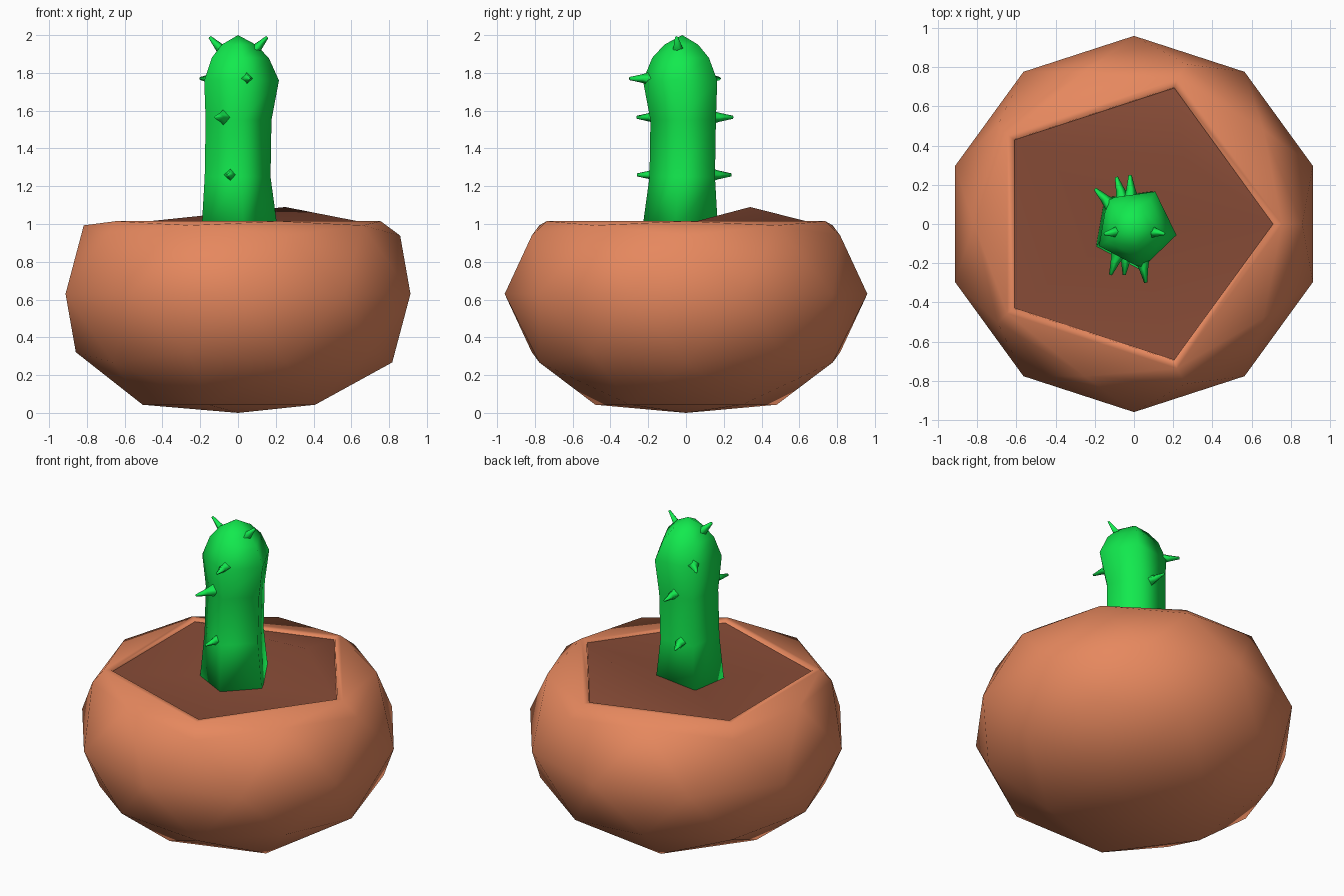
import bpy, bmesh, math
from mathutils import Vector

if "Cube" in bpy.data.objects:
    bpy.data.objects.remove(bpy.data.objects["Cube"])


def material(name, rgb):
    m = bpy.data.materials.new(name)
    m.diffuse_color = (*rgb, 1)
    m.use_nodes = True
    m.node_tree.nodes["Principled BSDF"].inputs["Base Color"].default_value = m.diffuse_color
    return m


def finish(name, bm, mat, recalc=True):
    if recalc:
        bmesh.ops.recalc_face_normals(bm, faces=bm.faces[:])
    me = bpy.data.meshes.new(name)
    bm.to_mesh(me)
    bm.free()
    me.materials.append(mat)
    for p in me.polygons:
        p.use_smooth = True
    ob = bpy.data.objects.new(name, me)
    bpy.context.collection.objects.link(ob)
    return ob


def ring(bm, n, r, z, phase=0, cx=0, cy=0):
    return [bm.verts.new((cx + r * math.cos(phase + i * math.tau / n),
                          cy + r * math.sin(phase + i * math.tau / n), z)) for i in range(n)]


def bridge(bm, a, b):
    n = len(a)
    for i in range(n):
        j = (i + 1) % n
        bm.faces.new((a[i], a[j], b[j]))
        bm.faces.new((a[i], b[j], b[i]))


terracotta = material("terracotta", (0.79, 0.246, 0.112))
earth = material("earth", (0.246, 0.072, 0.038))
green = material("green", (0.006, 0.82, 0.076))

# Pot: squashed icosphere, top ring widened into a flat pentagonal rim
bm = bmesh.new()
bmesh.ops.create_icosphere(bm, subdivisions=2, radius=1)
bmesh.ops.delete(bm, geom=[v for v in bm.verts if v.co.z > 0.95], context='VERTS')
for v in bm.verts:
    x, y, z = v.co
    if z > 0.8:
        s = 0.775 / math.hypot(x, y)
        v.co = (x * s - 0.02, y * s, 1.015)
    else:
        v.co = (x * 0.96, y * 0.96, max(0.63 + 0.69 * z, 0.0))
rim = sorted((v for v in bm.verts if v.co.z > 1.01),
             key=lambda v: math.atan2(v.co.y, v.co.x) % math.tau if abs(v.co.y) > 1e-3 else 0)
inner = ring(bm, 5, 0.735, 1.015, cx=-0.02)
lower = ring(bm, 5, 0.725, 0.985, cx=-0.02)
bridge(bm, rim, inner)
bridge(bm, inner, lower)
finish("pot", bm, terracotta)

# Soil: sunken pentagon with one raised mound
bm = bmesh.new()
c = ring(bm, 5, 0.73, 1.0, cx=-0.02)
mid = bm.verts.new((0, 0, 0.955))
mound = bm.verts.new((0.25, 0.34, 1.09))
for f in ((mid, c[2], c[3]), (mid, c[3], c[4]), (mid, c[4], c[0]), (mound, c[0], c[1]),
          (mound, c[1], c[2]), (mound, c[2], mid), (mound, mid, c[0])):
    bm.faces.new(f)
finish("soil", bm, earth, recalc=False)

# Cactus stem: stacked pentagons (z, radius, centre x, centre y) with a domed head
profile = [(0.96, 0.215, 0, -0.02), (1.25, 0.185, -0.01, -0.01), (1.55, 0.185, -0.005, -0.005),
           (1.76, 0.21, 0.01, -0.02), (1.88, 0.16, 0.005, -0.02), (1.95, 0.095, 0, -0.02)]
bm = bmesh.new()
rings = [ring(bm, 5, r, z, math.radians(-10), x, y) for z, r, x, y in profile]
for a, b in zip(rings, rings[1:]):
    bridge(bm, a, b)
tip = bm.verts.new((0, -0.02, 2.0))
for i in range(5):
    bm.faces.new((rings[-1][i], rings[-1][(i + 1) % 5], tip))
bm.faces.new(rings[0][::-1])
finish("cactus_stem", bm, green)

# Spikes: slender four-sided thorns with a wider buried root (tip, outward direction)
spikes = [((-0.15, -0.05, 1.99), (-0.7, -0.1, 0.75)), ((0.155, -0.05, 1.99), (0.7, -0.1, 0.75)),
          ((0.06, -0.30, 1.77), (0.15, -1, 0)), ((-0.20, 0.18, 1.77), (-0.7, 0.7, 0)),
          ((-0.12, -0.26, 1.565), (-0.35, -1, 0)), ((-0.05, -0.26, 1.26), (-0.1, -1, 0)),
          ((-0.02, 0.25, 1.565), (-0.05, 1, 0)), ((-0.09, 0.24, 1.26), (-0.3, 1, 0))]
for k, (end, d) in enumerate(spikes):
    bm = bmesh.new()
    parts = [ring(bm, 4, r, z) for r, z in ((0.05, -0.16), (0.023, -0.07), (0.008, 0))]
    bridge(bm, parts[0], parts[1])
    bridge(bm, parts[1], parts[2])
    bm.faces.new(parts[2])
    ob = finish(f"spike_{k + 1}", bm, green)
    ob.rotation_euler = Vector(d).to_track_quat('Z', 'Y').to_euler()
    ob.location = end
